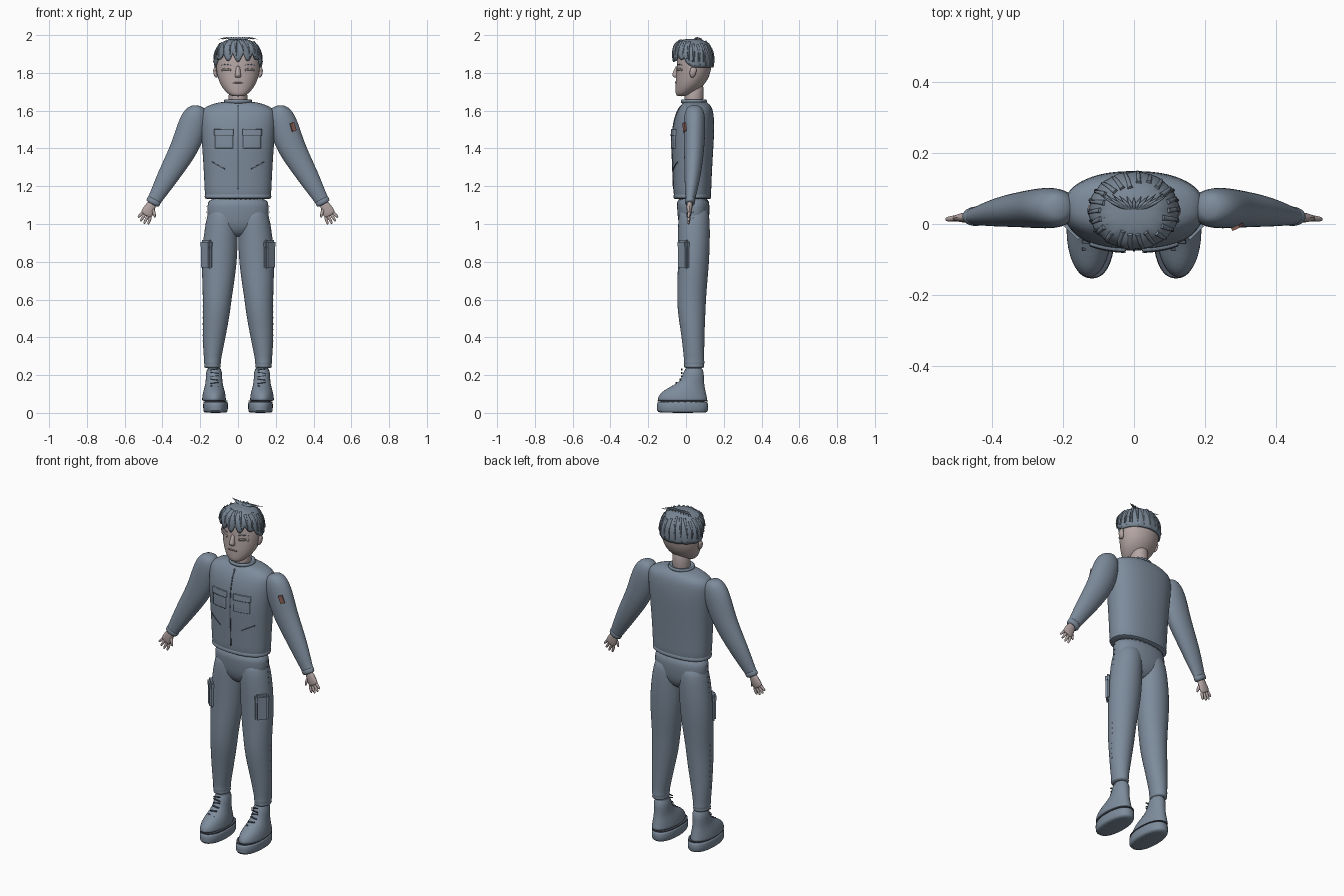
import bpy, bmesh, math, random
from mathutils import Vector

random.seed(4)
if "Cube" in bpy.data.objects:
    bpy.data.objects.remove(bpy.data.objects["Cube"])


def material(name, rgb):
    m = bpy.data.materials.new(name)
    m.use_nodes = True
    m.diffuse_color = (*rgb, 1)
    b = next(n for n in m.node_tree.nodes if n.type == 'BSDF_PRINCIPLED')
    b.inputs["Base Color"].default_value = (*rgb, 1)
    return m


CLOTH = material("blue grey cloth", (0.205, 0.26, 0.33))
HAIR = material("slate hair", (0.19, 0.24, 0.30))
SHADE = material("deep slate hair", (0.10, 0.125, 0.155))
SKIN = material("muted skin", (0.46, 0.38, 0.375))
DARK = material("dark seam", (0.07, 0.085, 0.11))
LIP = material("dusky lip", (0.33, 0.25, 0.25))
EYE = material("pale eye", (0.50, 0.46, 0.46))
RUST = material("rust patch", (0.26, 0.12, 0.10))


def finish(name, bm, mat, subdiv=0):
    bmesh.ops.recalc_face_normals(bm, faces=bm.faces)
    me = bpy.data.meshes.new(name)
    bm.to_mesh(me)
    bm.free()
    me.materials.append(mat)
    ob = bpy.data.objects.new(name, me)
    bpy.context.collection.objects.link(ob)
    for o in bpy.context.selected_objects:
        o.select_set(False)
    ob.select_set(True)
    bpy.context.view_layer.objects.active = ob
    bpy.ops.object.shade_smooth_by_angle(angle=math.radians(50))
    if subdiv:
        mod = ob.modifiers.new("smooth", 'SUBSURF')
        mod.levels = mod.render_levels = subdiv
    return ob


def loft(name, rings, mat, side=1, n=24, power=2.0, upright=True, subdiv=1):
    """Skin rings of (x, y, z, half width, half depth); tilt them along the path if not upright."""
    bm = bmesh.new()
    loops = []
    for i, (x, y, z, rw, rd) in enumerate(rings):
        a, b = rings[max(i - 1, 0)], rings[min(i + 1, len(rings) - 1)]
        t = Vector((0, 0, 1)) if upright else Vector((b[0] - a[0], 0, b[2] - a[2])).normalized()
        across = Vector((t.z, 0, -t.x))
        loop = []
        for k in range(n):
            c, s = math.cos(math.tau * k / n), math.sin(math.tau * k / n)
            c = math.copysign(abs(c) ** (2 / power), c) * rw
            s = math.copysign(abs(s) ** (2 / power), s) * rd
            p = Vector((x, y + s, z)) + across * c
            loop.append(bm.verts.new((p.x * side, p.y, p.z)))
        loops.append(loop)
    for la, lb in zip(loops, loops[1:]):
        for k in range(n):
            bm.faces.new((la[k], la[(k + 1) % n], lb[(k + 1) % n], lb[k]))
    bm.faces.new(loops[0])
    bm.faces.new(loops[-1])
    return finish(name, bm, mat, subdiv)


def span(profile, x=0):
    """Rings from (z, half width, front y, back y)."""
    return [(x, (f + b) / 2, z, w, (b - f) / 2) for z, w, f, b in profile]


def box(name, loc, size, mat, rot=(0, 0, 0), bevel=0.0):
    bm = bmesh.new()
    bmesh.ops.create_cube(bm, size=1)
    bmesh.ops.scale(bm, vec=size, verts=bm.verts)
    if bevel:
        bmesh.ops.bevel(bm, geom=bm.edges[:], offset=bevel, segments=2, affect='EDGES')
    ob = finish(name, bm, mat)
    ob.location, ob.rotation_euler = loc, rot


def strand(name, pts, radius, mat, taper=True):
    cu = bpy.data.curves.new(name, 'CURVE')
    cu.dimensions = '3D'
    cu.bevel_depth, cu.bevel_resolution, cu.resolution_u = radius, 1, 4
    cu.use_fill_caps = True
    sp = cu.splines.new('BEZIER')
    sp.bezier_points.add(len(pts) - 1)
    for i, (bp, p) in enumerate(zip(sp.bezier_points, pts)):
        bp.co = p
        bp.handle_left_type = bp.handle_right_type = 'AUTO'
        bp.radius = max(0.08, 1 - i / (len(pts) - 1)) if taper else 1
    cu.materials.append(mat)
    bpy.context.collection.objects.link(bpy.data.objects.new(name, cu))


def patch(name, target, x, z, w, h, thick, mat, slant=0.0):
    """Thin plate laid on the front of the target."""
    bm = bmesh.new()
    bmesh.ops.create_grid(bm, x_segments=10, y_segments=30, size=0.5)
    for v in bm.verts:
        px = v.co.x * w
        v.co = (x + px, -0.3, z + v.co.y * h + px * slant)
    ob = finish(name, bm, mat)
    wrap = ob.modifiers.new("lay", 'SHRINKWRAP')
    wrap.target, wrap.wrap_method = target, 'PROJECT'
    wrap.use_project_x = wrap.use_project_z = False
    wrap.use_project_y = wrap.use_positive_direction = wrap.use_negative_direction = True
    sol = ob.modifiers.new("thick", 'SOLIDIFY')
    sol.thickness, sol.offset = thick * 2, 0


# Jacket with hem and collar
jacket = loft("jacket", span([
    (1.13, .165, -.055, .125), (1.135, .177, -.067, .134), (1.15, .178, -.068, .135), (1.156, .173, -.063, .13),
    (1.162, .177, -.067, .134), (1.22, .179, -.068, .135), (1.32, .184, -.072, .14), (1.43, .192, -.077, .147),
    (1.52, .2, -.07, .151), (1.58, .2, -.055, .147), (1.612, .19, -.038, .14), (1.635, .14, -.022, .125),
    (1.65, .075, -.01, .105)]), CLOTH, n=32, power=2.3)
loft("collar", span([(1.63, .078, -.03, .113), (1.655, .076, -.03, .112), (1.662, .07, -.022, .106),
                     (1.65, .05, -.008, .09)]), CLOTH)
patch("zip", jacket, 0, 1.405, .006, .44, .003, DARK)
for s in (-1, 1):
    patch("chest_pocket", jacket, s * .073, 1.448, .092, .095, .006, CLOTH)
    patch("pocket_flap", jacket, s * .073, 1.485, .1, .032, .009, CLOTH)
    patch("flap_seam", jacket, s * .073, 1.467, .092, .003, .0095, DARK)
    patch("slash_pocket", jacket, s * .105, 1.31, .07, .006, .003, DARK, s * .55)

# Trousers: seat, legs, cuffs, thigh pockets
loft("trouser_seat", span([(.93, .03, .01, .07), (.955, .09, -.02, .1), (.99, .145, -.036, .116),
                           (1.03, .163, -.044, .123), (1.09, .164, -.048, .126), (1.15, .16, -.05, .122)]),
     CLOTH, n=32, power=2.2)
for s in (-1, 1):
    loft("trouser_leg", [
        (.135, .043, .235, .041, .05), (.135, .043, .246, .046, .055), (.135, .043, .256, .042, .052),
        (.135, .043, .266, .046, .056), (.135, .043, .276, .044, .053), (.133, .041, .32, .051, .056),
        (.125, .036, .42, .063, .062), (.115, .03, .52, .072, .073), (.11, .029, .6, .076, .077),
        (.104, .034, .7, .086, .08), (.099, .04, .8, .094, .083), (.094, .042, .9, .093, .085),
        (.088, .042, .98, .088, .085), (.082, .042, 1.04, .083, .083), (.075, .042, 1.1, .07, .07)], CLOTH, s)
    turn = (0, 0, s * .78)
    box("thigh_pocket", (s * .166, -.013, .833), (.072, .03, .145), CLOTH, turn, .01)
    box("thigh_flap", (s * .166, -.014, .893), (.075, .034, .045), CLOTH, turn, .01)
    for i in range(24):
        z = .38 + i * .031
        box("side_stitch", (s * (.186 - max(0, z - .85) * .08), .037, z), (.003, .003, .006), CLOTH)

    # Boots: sole, upper, laces
    loft("boot_sole", span([(0, .06, -.147, .112), (.006, .066, -.155, .118), (.054, .066, -.155, .118),
                            (.062, .064, -.152, .115)], s * .119), CLOTH, power=2.3)
    loft("welt", span([(.06, .0635, -.152, .1155), (.065, .0635, -.152, .1155)], s * .119),
         DARK, power=2.3, subdiv=0)
    loft("boot_upper", span([(.063, .063, -.152, .115), (.068, .064, -.152, .115), (.09, .062, -.147, .11),
                             (.112, .058, -.128, .105), (.135, .051, -.09, .1), (.155, .046, -.05, .097),
                             (.185, .043, -.018, .095), (.25, .042, -.01, .095)], s * .127), CLOTH)
    for i in range(6):
        z = .14 + i * .018
        box("boot_lace", (s * .125, -.07 + .048 * min(1, i / 2.5), z), (.042, .008, .004), DARK,
            (0, (-1) ** i * .15, 0))

# Sleeves, cuffs and hands
for s in (-1, 1):
    loft("sleeve", [
        (.21, .045, 1.628, .022, .028), (.214, .045, 1.607, .054, .048), (.226, .045, 1.565, .074, .057),
        (.247, .045, 1.5, .08, .058), (.28, .043, 1.41, .075, .055), (.325, .04, 1.33, .066, .049),
        (.37, .035, 1.255, .057, .043), (.415, .027, 1.175, .045, .033), (.444, .022, 1.125, .036, .024),
        (.45, .021, 1.115, .037, .025), (.457, .02, 1.103, .034, .022)], CLOTH, s, upright=False)
    loft("sleeve_cuff", [(.44, .022, 1.132, .036, .026), (.442, .022, 1.128, .039, .028),
                         (.452, .021, 1.11, .038, .027), (.454, .021, 1.106, .034, .022)],
         CLOTH, s, upright=False)
    loft("palm", [(.448, .02, 1.12, .024, .017), (.462, .019, 1.095, .027, .016), (.474, .018, 1.072, .034, .015),
                  (.485, .017, 1.052, .033, .012), (.49, .017, 1.044, .026, .008)], SKIN, s, 12, upright=False)
    for off, length, fan in ((-.023, .046, -.2), (-.008, .054, -.06), (.008, .052, .08), (.023, .042, .24)):
        bx, bz = .481 + off * .86, 1.053 + off * .5
        ang = math.atan2(-.86, .5) + fan
        dx, dz = math.cos(ang) * length, math.sin(ang) * length
        loft("finger", [(bx + dx * t, .017 - .004 * t, bz + dz * t, r, r)
                        for t, r in ((0, .0095), (.5, .0085), (.9, .007), (1, .003))], SKIN, s, 8, upright=False)
    loft("thumb", [(.455, .016, 1.085, .009, .009), (.446, .012, 1.065, .01, .01),
                   (.441, .009, 1.045, .008, .008), (.439, .008, 1.032, .003, .003)], SKIN, s, 8, upright=False)
box("shoulder_patch", (.292, -.008, 1.513), (.024, .009, .046), RUST, (0, -.3, .45))

# Neck, head and ears
loft("neck", span([(1.6, .056, -.012, .095), (1.68, .048, -.008, .09), (1.76, .05, -.005, .1)]), SKIN)
loft("head", span([(1.676, .028, -.046, .0), (1.684, .047, -.054, .025), (1.705, .07, -.056, .06),
                   (1.735, .092, -.056, .096), (1.775, .108, -.054, .122), (1.82, .116, -.05, .134),
                   (1.87, .118, -.048, .138), (1.91, .11, -.042, .134), (1.945, .085, -.02, .11),
                   (1.96, .04, .01, .07)]), SKIN, n=32)
loft("nose", span([(1.774, .008, -.058, -.04), (1.778, .018, -.068, -.035), (1.79, .017, -.077, -.035),
                   (1.812, .012, -.065, -.035), (1.84, .012, -.053, -.035)]), SKIN, n=12)
for s in (-1, 1):
    loft("ear", [(.112, .032, 1.775, .006, .008), (.118, .034, 1.784, .01, .015), (.122, .037, 1.805, .01, .019),
                 (.123, .039, 1.82, .009, .018), (.119, .039, 1.832, .005, .01)], SKIN, s, 12)
    # Eyes, lids and brows sit on the curve of the face
    for name, z, r, mat in (("eye", 1.815, .005, EYE), ("upper_lid", 1.821, .0018, LIP),
                            ("brow", 1.842, .002, HAIR)):
        strand(name, [(s * x, .042 - .0945 * math.sqrt(1 - (x / .116) ** 2), z + (.003 if x == .062 else 0))
                      for x in (.038, .062, .086)], r, mat, False)
strand("mouth", [(-.028, -.05, 1.746), (0, -.0545, 1.748), (.028, -.05, 1.746)], .004, LIP, False)

# Hair cap with a jagged fringe
COLS, ROWS = 112, 14


def hair_point(a, v, lift=1.0):
    front = max(0, -math.sin(a))
    zb = 1.828 + .075 * min(1, front * 1.5)
    zb -= .045 * front * abs(math.sin(a * 7)) * (1 - v)
    r = math.cos(v * math.pi / 2) ** .7 * (1 - .1 * (1 - v) ** 3) * lift
    r *= 1 + .012 * math.sin(a * 14) * (1 - v)
    return Vector((r * .138 * math.cos(a), .038 + r * .119 * math.sin(a),
                   zb + (1.98 - zb) * math.sin(v * math.pi / 2)))


bm = bmesh.new()
grid = [[bm.verts.new(hair_point(math.tau * k / COLS, j / ROWS * .97)) for k in range(COLS)]
        for j in range(ROWS + 1)]
for lo, hi in zip(grid, grid[1:]):
    for k in range(COLS):
        bm.faces.new((lo[k], lo[(k + 1) % COLS], hi[(k + 1) % COLS], hi[k]))
bm.faces.new(grid[-1])
cap = finish("hair_cap", bm, HAIR)
rim = cap.modifiers.new("thick", 'SOLIDIFY')
rim.thickness, rim.offset = .012, -1

# Locks running from crown to rim, with deeper partings at the sides
for i in range(22):
    a = math.tau * i / 22
    top = random.uniform(.55, .75)
    pts = [hair_point(a + (top - v) * .15, v) for v in (top, top * .6, top * .25, .03)]
    strand("hair_lock", pts, .008, HAIR)
for s in (0, math.pi):
    for i in range(5):
        a = s + (i - 2) * .27
        strand("hair_parting", [hair_point(a, v) for v in (.12, .35, .65)], .0055, SHADE)
for i in range(11):
    x = (i - 5) * .017
    strand("crown_tuft", [(x * .2, .045, 1.972), (x * .7, .06, 1.985), (x * 1.2, .075 + abs(x) * .15, 1.978)],
           .009, HAIR)
